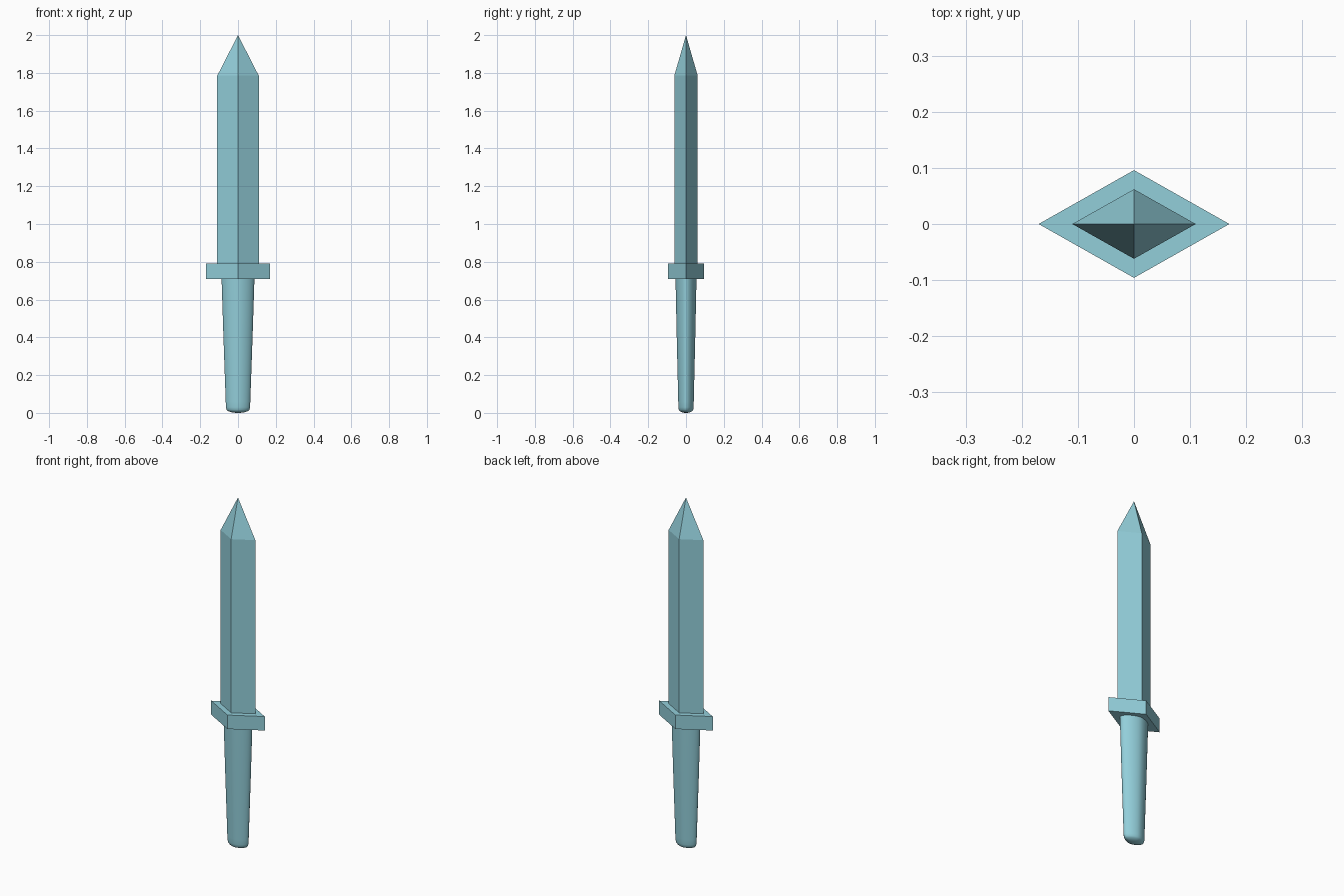
import bpy, bmesh, math

if "Cube" in bpy.data.objects:
    bpy.data.objects.remove(bpy.data.objects["Cube"])

mat = bpy.data.materials.new("pale_blue")
mat.diffuse_color = (0.29, 0.62, 0.70, 1)
mat.use_nodes = True
mat.node_tree.nodes["Principled BSDF"].inputs["Base Color"].default_value = mat.diffuse_color


def section(n, power):
    """Unit outline: n points, power 1 = rhombus, 2 = ellipse."""
    pts = []
    for i in range(n):
        a = 2 * math.pi * i / n
        c, s = math.cos(a), math.sin(a)
        r = (abs(c) ** power + abs(s) ** power) ** (-1 / power)
        pts.append((c * r, s * r))
    return pts


def loft(name, outline, rings, tip=None, smooth=False):
    """Skin rings of (z, half_width, half_depth), bottom to top."""
    bm = bmesh.new()
    n = len(outline)
    loops = [[bm.verts.new((x * w, y * d, z)) for x, y in outline]
             for z, w, d in rings]
    for lo, hi in zip(loops, loops[1:]):
        for i in range(n):
            j = (i + 1) % n
            bm.faces.new((lo[i], lo[j], hi[j], hi[i]))
    bm.faces.new(loops[0][::-1])
    if tip is None:
        bm.faces.new(loops[-1])
    else:
        apex = bm.verts.new((0, 0, tip))
        for i in range(n):
            bm.faces.new((loops[-1][i], loops[-1][(i + 1) % n], apex))
    bmesh.ops.recalc_face_normals(bm, faces=bm.faces)
    mesh = bpy.data.meshes.new(name)
    bm.to_mesh(mesh)
    bm.free()
    obj = bpy.data.objects.new(name, mesh)
    bpy.context.collection.objects.link(obj)
    mesh.materials.append(mat)
    if smooth:
        bpy.ops.object.select_all(action='DESELECT')
        obj.select_set(True)
        bpy.context.view_layer.objects.active = obj
        bpy.ops.object.shade_smooth_by_angle(angle=math.radians(50))
    return obj


diamond = section(4, 1)

# Diamond-section blade with a four-sided point
loft("blade", diamond, [(0.79, 0.11, 0.062), (1.785, 0.11, 0.062)], tip=2.0)

# Flat diamond guard
loft("guard", diamond, [(0.71, 0.17, 0.096), (0.79, 0.17, 0.096)])

# Tapered grip with a softly domed end
loft("grip", section(40, 1.65), [
    (0.0, 0.012, 0.008), (0.003, 0.033, 0.021), (0.009, 0.052, 0.033),
    (0.016, 0.060, 0.038), (0.03, 0.064, 0.0405), (0.06, 0.065, 0.041),
    (0.40, 0.077, 0.049), (0.71, 0.087, 0.0555)], smooth=True)
